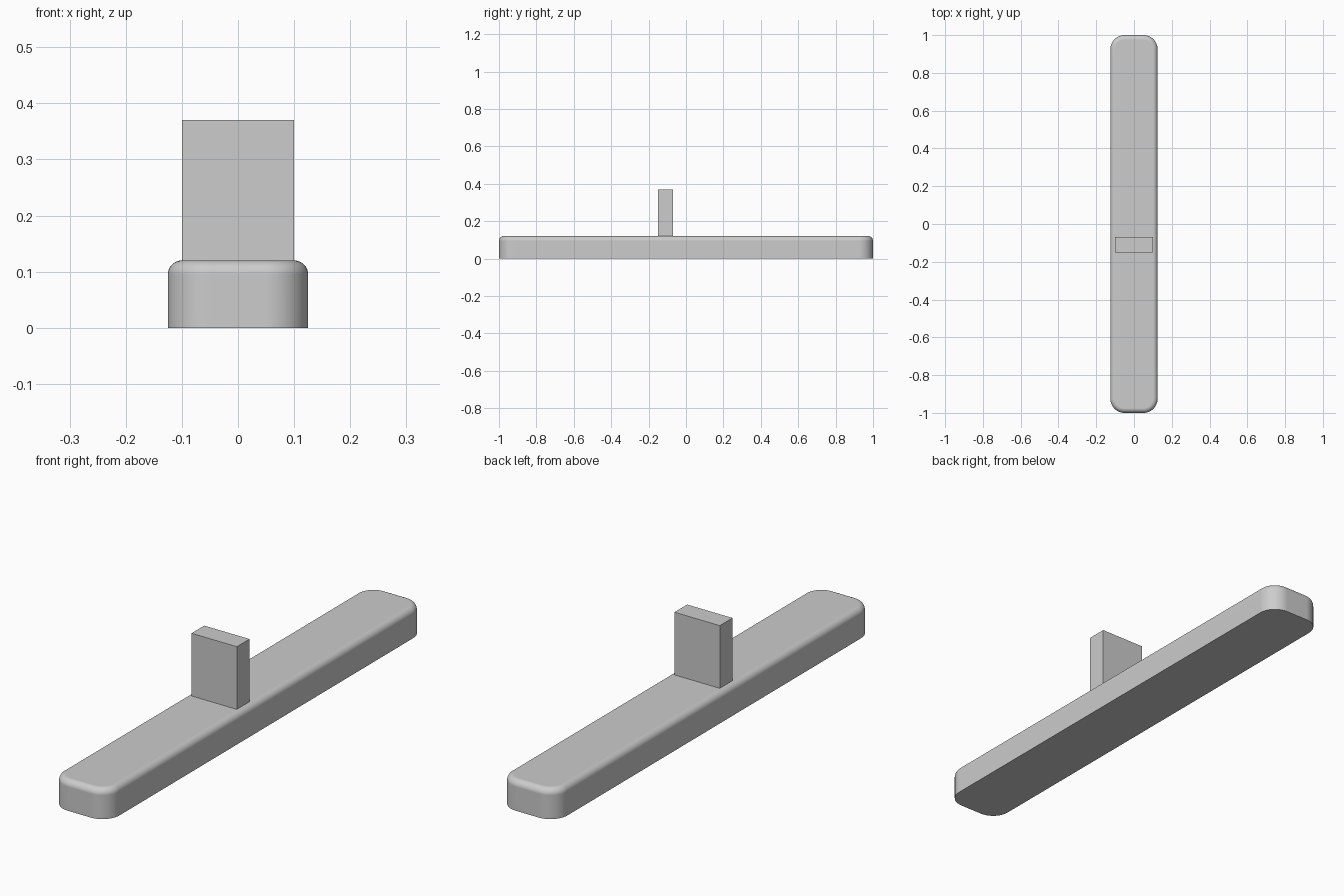
import bpy
import bmesh
import math
from mathutils import Matrix, Vector

default = bpy.data.objects.get("Cube")
if default:
    bpy.data.objects.remove(default, do_unlink=True)

grey = bpy.data.materials.new("plain grey")
grey.use_nodes = True
colour = (0.604, 0.604, 0.604, 1.0)
grey.diffuse_color = colour
grey.node_tree.nodes["Principled BSDF"].inputs["Base Color"].default_value = colour


def box(low, high):
    """Return a bmesh box spanning two opposite corners."""
    low, high = Vector(low), Vector(high)
    bm = bmesh.new()
    bmesh.ops.create_cube(bm, size=1)
    bm.transform(Matrix.Translation((low + high) / 2) @ Matrix.Diagonal((high - low).to_4d()))
    return bm


def round_edges(bm, edges, radius, segments):
    bmesh.ops.bevel(bm, geom=edges, offset=radius, offset_type='OFFSET',
                    segments=segments, profile=0.5, affect='EDGES', clamp_overlap=False)


def finish(bm, name):
    mesh = bpy.data.meshes.new(name)
    bm.to_mesh(mesh)
    bm.free()
    mesh.materials.append(grey)
    obj = bpy.data.objects.new(name, mesh)
    bpy.context.collection.objects.link(obj)
    return obj


# Long base bar: rounded upright corners, then a rounded top rim
bm = box((-0.125, -1, 0), (0.125, 1, 0.12))
upright = [e for e in bm.edges if abs(e.verts[0].co.z - e.verts[1].co.z) > 0.05]
round_edges(bm, upright, 0.075, 12)
rim = [e for e in bm.edges if all(v.co.z > 0.119 for v in e.verts)]
round_edges(bm, rim, 0.025, 8)
base = finish(bm, "base_bar")

bpy.ops.object.select_all(action='DESELECT')
base.select_set(True)
bpy.context.view_layer.objects.active = base
bpy.ops.object.shade_smooth_by_angle(angle=math.radians(30))
normals = base.modifiers.new("flat face normals", 'WEIGHTED_NORMAL')
normals.keep_sharp = True

# Upright tab standing on the bar
finish(box((-0.1, -0.15, 0.12), (0.1, -0.07, 0.37)), "upright_tab")
